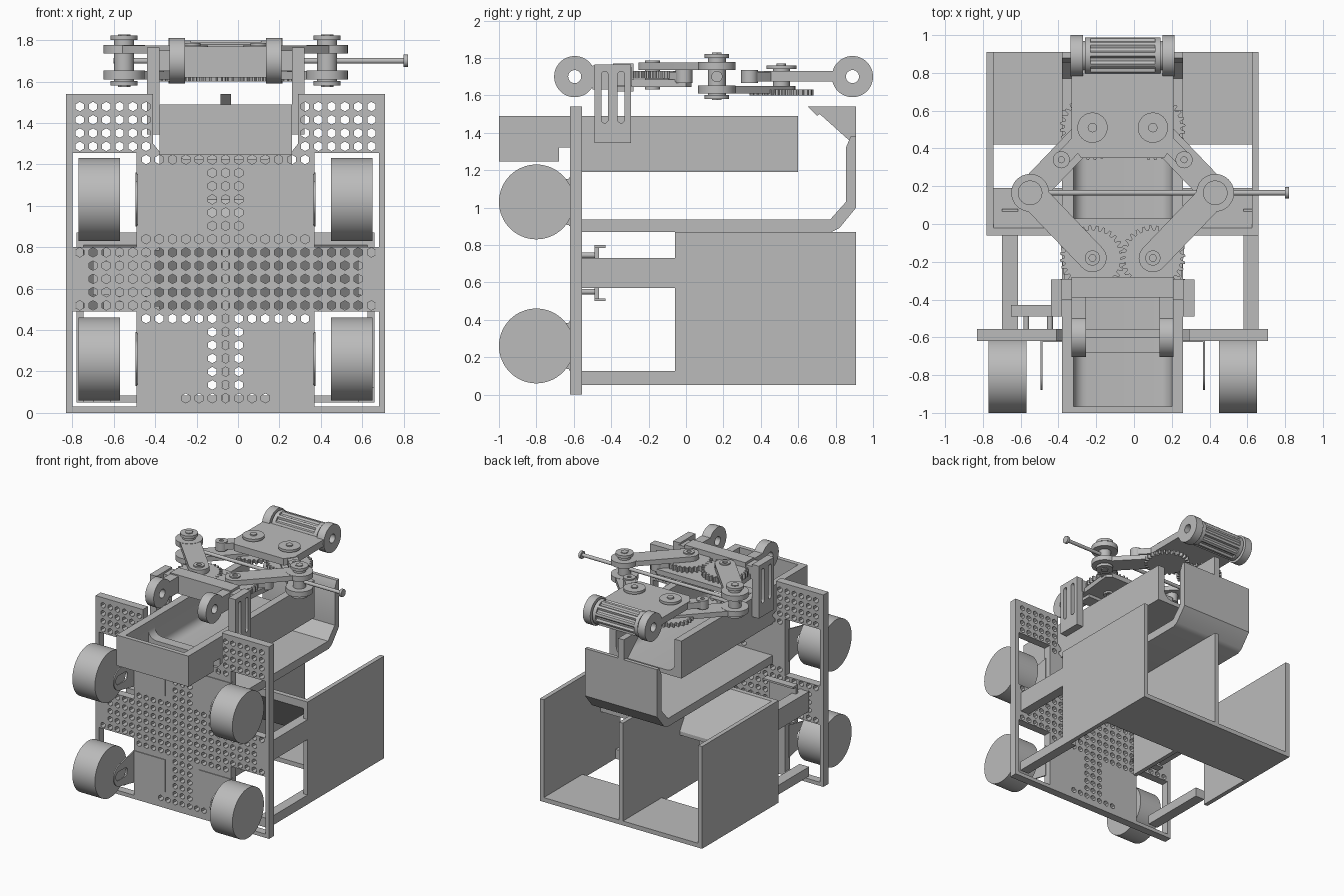
import bpy, bmesh, math
from mathutils import Matrix

cube = bpy.data.objects.get("Cube")
if cube:
    bpy.data.objects.remove(cube, do_unlink=True)

grey = bpy.data.materials.new("plain_grey")
grey.use_nodes = True
GREY = (0.5, 0.5, 0.5, 1)
grey.diffuse_color = GREY
grey.node_tree.nodes["Principled BSDF"].inputs["Base Color"].default_value = GREY

CX = -0.06  # plane of symmetry
AXES = {"x": ((0, 1, 0), (0, 0, 1), (1, 0, 0)),
        "y": ((1, 0, 0), (0, 0, 1), (0, -1, 0)),
        "z": ((1, 0, 0), (0, 1, 0), (0, 0, 1))}
parts = []


def prism(name, axis, lo, hi, *loops):
    """Extrude an outline with holes along an axis from lo to hi."""
    curve = bpy.data.curves.new(name, "CURVE")
    curve.dimensions, curve.fill_mode = "2D", "BOTH"
    curve.extrude = (hi - lo) / 2
    for loop in loops:
        spline = curve.splines.new("POLY")
        spline.points.add(len(loop) - 1)
        for point, (u, v) in zip(spline.points, loop):
            point.co = (u, v, 0, 1)
        spline.use_cyclic_u = True
    temp = bpy.data.objects.new("temp", curve)
    bpy.context.collection.objects.link(temp)
    graph = bpy.context.evaluated_depsgraph_get()
    mesh = bpy.data.meshes.new_from_object(temp.evaluated_get(graph))
    bpy.data.objects.remove(temp, do_unlink=True)
    basis = Matrix(AXES[axis]).transposed().to_4x4()
    shift = [0, 0, 0]
    shift["xyz".index(axis)] = (lo + hi) / 2
    mesh.transform(Matrix.Translation(shift) @ basis)
    bm = bmesh.new()
    bm.from_mesh(mesh)
    bmesh.ops.remove_doubles(bm, verts=bm.verts, dist=1e-5)
    bmesh.ops.recalc_face_normals(bm, faces=bm.faces)
    bm.to_mesh(mesh)
    bm.free()
    mesh.materials.clear()
    mesh.materials.append(grey)
    obj = bpy.data.objects.new(name, mesh)
    bpy.context.collection.objects.link(obj)
    parts.append(obj)
    return obj


def rect(u0, u1, v0, v1):
    return [(u0, v0), (u1, v0), (u1, v1), (u0, v1)]


def disc(u, v, r, n=32, turn=0.0):
    return [(u + r * math.cos(turn + math.tau * i / n),
             v + r * math.sin(turn + math.tau * i / n)) for i in range(n)]


def stadium(p, q, r, n=12):
    a = math.atan2(q[1] - p[1], q[0] - p[0])
    out = []
    for (u, v), start in ((q, a - math.pi / 2), (p, a + math.pi / 2)):
        for i in range(n + 1):
            t = start + math.pi * i / n
            out.append((u + r * math.cos(t), v + r * math.sin(t)))
    return out


def gear(u, v, r, depth, teeth):
    out = []
    for i in range(teeth):
        for f, k in ((0, 0), (0.2, 1), (0.5, 1), (0.7, 0)):
            t = math.tau * (i + f) / teeth
            out.append((u + (r + depth * k) * math.cos(t), v + (r + depth * k) * math.sin(t)))
    return out


def box(name, x0, x1, y0, y1, z0, z1):
    return prism(name, "z", z0, z1, rect(x0, x1, y0, y1))


def span(a, b, s):
    """Mirror an interval of offsets from the symmetry plane."""
    return sorted((CX + s * a, CX + s * b))


# Perforated chassis plate with wheel openings and a notch for the trough
outline = [(-0.83, 0), (0.71, 0), (0.71, 1.54), (0.29, 1.54), (0.29, 1.3), (0.25, 1.25),
           (-0.37, 1.25), (-0.41, 1.3), (-0.41, 1.54), (-0.83, 1.54)]
holes = []
for s in (-1, 1):
    for z0, z1 in ((0.03, 0.49), (0.8, 1.255)):
        holes.append(rect(*span(0.43, 0.74, s), z0, z1))
PITCH = 0.064
for row in range(23):
    z = 0.071 + row * PITCH
    if row > 18:
        cols = [k for k in range(-11, 12) if abs(k) > 5]
    else:
        reach = {0: 3, 6: 6, 7: 11, 8: 10, 9: 10, 10: 10, 11: 11, 12: 6, 18: 6}.get(row, 1)
        cols = range(-reach, reach + 1)
    holes += [disc(CX + k * PITCH, z, 0.023, 6, math.pi / 6) for k in cols]
prism("chassis_plate", "y", -0.62, -0.555, outline, *holes)

# Wheels, motor pads and slotted motor tabs
for s in (-1, 1):
    for z in (0.26, 1.03):
        prism("wheel", "x", *span(0.51, 0.71, s), disc(-0.8, z, 0.2, 64))
        prism("motor_pad", "y", -0.626, -0.618, rect(*span(0.15, 0.43, s), z - 0.13, z + 0.13))
        tab = [(-0.6, z - 0.13), (-0.6, z + 0.13)] + disc(-0.79, z, 0.09, 24)[6:19]
        prism("motor_tab", "x", *span(0.425, 0.435, s), tab,
              stadium((-0.82, z), (-0.74, z), 0.035))

# Two-bay bin: side walls, divider, part floor and sloping front panel
for name, x0, x1 in (("bin_right_wall", -0.78, -0.745), ("bin_divider", -0.078, -0.043),
                     ("bin_left_wall", 0.625, 0.66)):
    box(name, x0, x1, -0.06, 0.91, 0.05, 0.87)
box("bin_floor", -0.78, 0.66, 0.42, 0.91, 0.05, 0.085)
prism("bin_sloping_panel", "x", -0.78, 0.66,
      [(-0.06, 0.87), (-0.06, 0.81), (0.16, 0.5), (0.19, 0.5), (0.19, 0.53), (-0.02, 0.87)])
for x0, x1 in ((-0.7, -0.615), (0.58, 0.66)):
    box("upper_bin_arm", x0, x1, -0.56, 0.08, 0.57, 0.73)
    box("lower_bin_arm", x0, x1, -0.56, 0.0, 0.05, 0.125)

# Clip bracket behind the plate
box("clip_plate", -0.65, -0.41, -0.49, -0.465, 0.5, 0.8)
for z in (0.5, 0.785):
    box("clip_lip", -0.65, -0.38, -0.49, -0.43, z, z + 0.015)
for x in (-0.57, -0.445):
    for z in (0.55, 0.745):
        prism("clip_post", "y", -0.56, -0.48, disc(x, z, 0.015, 16))

# Catch shelf with its turned-up end and hook
prism("shelf", "x", -0.38, 0.26,
      [(-0.56, 0.87), (0.78, 0.87), (0.82, 0.89), (0.91, 1.0), (0.91, 1.38), (0.88, 1.38),
       (0.855, 1.32), (0.855, 1.03), (0.77, 0.935), (-0.56, 0.935)])
prism("shelf_hook", "x", CX - 0.025, CX + 0.025,
      [(0.65, 1.54), (0.7, 1.49), (0.715, 1.5), (0.86, 1.37), (0.91, 1.32), (0.91, 1.54)])


# Trough with a rounded inside and stepped floor
def trough_section(bottom):
    floor, r = bottom + 0.035, 0.07
    left, right = -0.32, 0.2
    arc = [math.pi / 2 * i / 6 for i in range(7)]
    inner = [(left + r - r * math.cos(t), floor + r - r * math.sin(t)) for t in arc]
    inner += [(right - r + r * math.sin(t), floor + r - r * math.cos(t)) for t in arc]
    return [(-0.38, 1.49), (left, 1.49)] + inner + [(right, 1.49), (0.26, 1.49),
                                                    (0.26, bottom), (-0.38, bottom)]


for y0, y1, bottom in ((-0.98, -0.68, 1.245), (-0.68, -0.6, 1.32), (-0.6, 0.6, 1.19)):
    prism("trough", "y", y0, y1, trough_section(bottom))
box("trough_front_wall", -0.38, 0.26, -1.0, -0.965, 1.245, 1.49)

# Gripper base: slotted uprights, block, rings and gear plate
for s in (-1, 1):
    slots = [stadium((y, 1.47), (y, 1.71), 0.018) for y in (-0.435, -0.347)]
    prism("slotted_upright", "x", *span(0.32, 0.38, s), rect(-0.49, -0.295, 1.345, 1.765), *slots)
    ring_x = span(0.195, 0.27, s)
    prism("base_ring", "x", *ring_x, disc(-0.595, 1.7, 0.11, 48), disc(-0.595, 1.7, 0.035, 24))
    box("base_ring_arm", *ring_x, -0.5, -0.28, 1.63, 1.76)
    box("base_shoulder", *span(0.2, 0.33, s), -0.4, -0.29, 1.65, 1.75)
box("base_block", -0.33, 0.21, -0.39, -0.28, 1.62, 1.77)
prism("base_plate", "z", 1.645, 1.685,
      [(-0.36, -0.38), (0.24, -0.38), (0.28, 0.0), (0.24, 0.03), (-0.36, 0.03), (-0.4, 0.0)])

# Linkage: gears, upper and lower links, pins and caps on each side
for s in (-1, 1):
    base = (CX + s * 0.16, -0.18)
    elbow = (CX + s * 0.49, 0.165)
    wrist = (CX + s * 0.16, 0.51)
    prism("base_gear", "z", 1.69, 1.73, gear(*base, 0.148, 0.024, 28), disc(*base, 0.018, 16))
    prism("wrist_gear", "z", 1.6, 1.63, gear(*wrist, 0.148, 0.024, 28), disc(*wrist, 0.018, 16))
    prism("upper_link", "z", 1.735, 1.775, stadium(base, elbow, 0.075), disc(*base, 0.02, 16))
    prism("lower_link", "z", 1.61, 1.65, stadium(elbow, wrist, 0.075))
    for z in (1.61, 1.735):
        prism("elbow_flange", "z", z, z + 0.042, disc(*elbow, 0.1, 40))
    prism("elbow_pin", "z", 1.6, 1.805, disc(*elbow, 0.048))
    for z in (1.58, 1.8):
        prism("elbow_cap", "z", z, z + 0.022, disc(*elbow, 0.065))
    prism("elbow_nut", "z", 1.574, 1.828, disc(*elbow, 0.03, 6))
    prism("base_pin", "z", 1.63, 1.785, disc(*base, 0.04), disc(*base, 0.018, 16))
    prism("wrist_pin", "z", 1.6, 1.745, disc(*wrist, 0.045))
    prism("wrist_cap", "z", 1.74, 1.76, disc(*wrist, 0.08))
    prism("wrist_nut", "z", 1.755, 1.77, disc(*wrist, 0.025, 12))
    for y in (-0.01, 0.34):
        boss = (CX + s * 0.325, y)
        prism("link_boss", "z", 1.665, 1.735, disc(*boss, 0.045), disc(*boss, 0.016, 16))
        target = base if y < 0.1 else wrist
        prism("inner_link", "z", 1.675, 1.725, stadium(boss, target, 0.04))

# Gripper head plate, end rings and ribbed roller
prism("head_plate", "z", 1.675, 1.73,
      [(-0.28, 0.35), (0.16, 0.35), (0.21, 0.42), (0.21, 0.82), (-0.33, 0.82), (-0.33, 0.42)])
for s in (-1, 1):
    prism("head_ring", "x", *span(0.21, 0.275, s), disc(0.89, 1.7, 0.11, 48),
          disc(0.89, 1.7, 0.035, 24))
    prism("roller_end_band", "x", *span(0.17, 0.2, s), disc(0.89, 1.7, 0.098, 40),
          disc(0.89, 1.7, 0.06, 24))
prism("roller_core", "x", -0.28, 0.16, disc(0.89, 1.7, 0.08, 40), disc(0.89, 1.7, 0.035, 24))
prism("roller_ribs", "x", -0.23, 0.11, gear(0.89, 1.7, 0.084, 0.014, 10),
      disc(0.89, 1.7, 0.07, 24))

# Long cross rod with a head
prism("cross_rod", "x", -0.6, 0.81, disc(0.165, 1.7, 0.014, 16))
prism("rod_head", "x", 0.8, 0.82, disc(0.165, 1.7, 0.03, 24))

# Smooth the round parts and keep the edges sharp
bpy.ops.object.select_all(action="DESELECT")
for part in parts:
    part.select_set(True)
bpy.context.view_layer.objects.active = parts[0]
bpy.ops.object.shade_smooth_by_angle(angle=math.radians(30))
